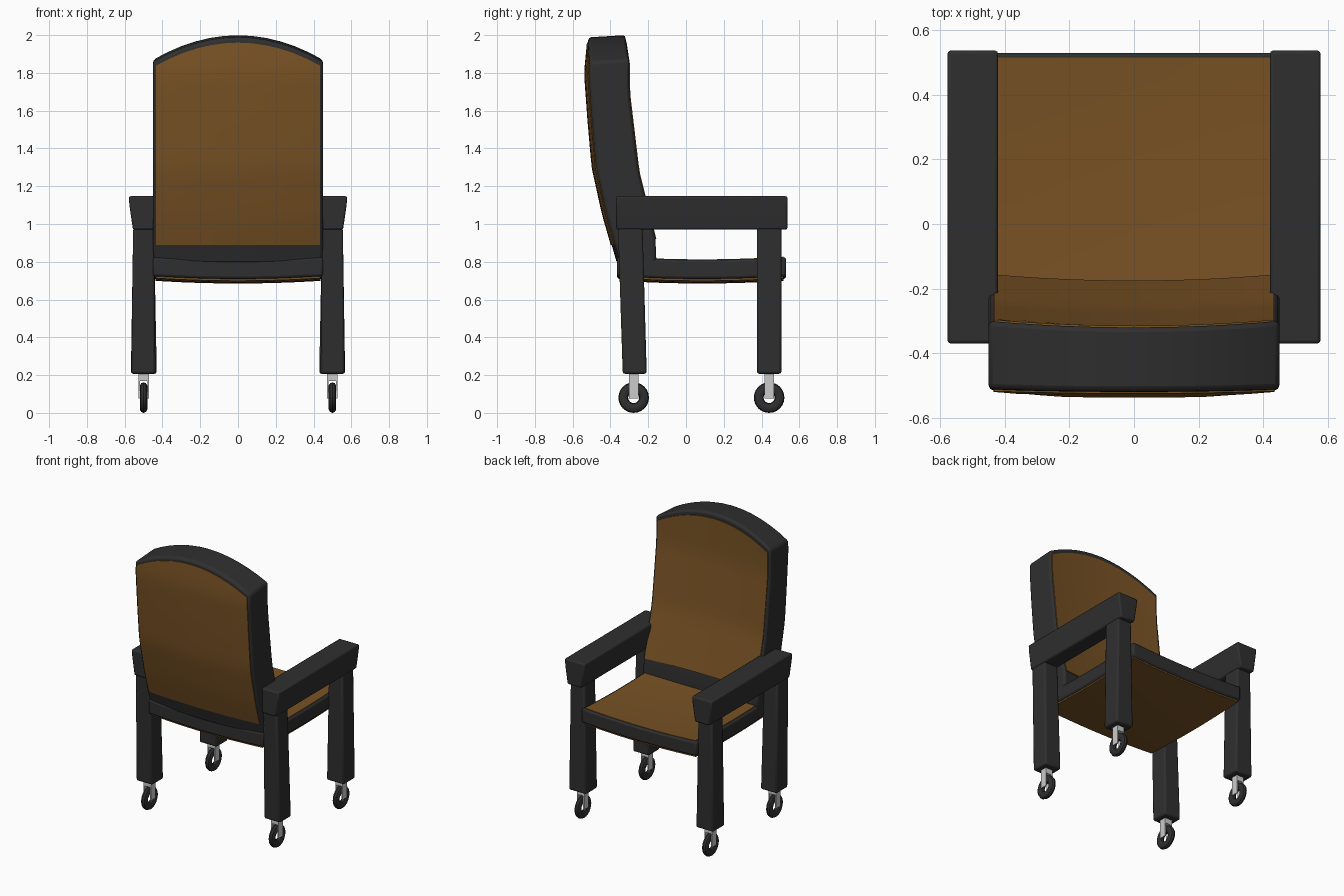
import bpy, bmesh, math
from mathutils import Matrix, Vector

if "Cube" in bpy.data.objects:
    bpy.data.objects.remove(bpy.data.objects["Cube"])


def material(name, rgb):
    m = bpy.data.materials.new(name)
    m.diffuse_color = (*rgb, 1)
    m.use_nodes = True
    m.node_tree.nodes["Principled BSDF"].inputs["Base Color"].default_value = m.diffuse_color
    return m


DARK = material("dark_wood", (0.028, 0.028, 0.028))
TAN = material("tan_leather", (0.19, 0.085, 0.018))


def finish(name, bm, mat=None, bevel=0.0, mirror=False):
    bmesh.ops.recalc_face_normals(bm, faces=bm.faces)
    me = bpy.data.meshes.new(name)
    bm.to_mesh(me)
    bm.free()
    ob = bpy.data.objects.new(name, me)
    bpy.context.collection.objects.link(ob)
    if mat:
        me.materials.append(mat)
    if bevel:
        b = ob.modifiers.new("bevel", 'BEVEL')
        b.width, b.segments, b.limit_method = bevel, 2, 'ANGLE'
        b.angle_limit = math.radians(40)
    if mirror:
        ob.modifiers.new("mirror", 'MIRROR')
    bpy.ops.object.select_all(action='DESELECT')
    ob.select_set(True)
    bpy.context.view_layer.objects.active = ob
    bpy.ops.object.shade_smooth_by_angle(angle=math.radians(35))
    return ob


def slab(name, fa, fb, nu, nv, mat, bevel=0.0):
    """Closed curved slab between two surfaces f(u, v), u in -1..1, v in 0..1."""
    bm = bmesh.new()
    g = [[[bm.verts.new(f(2 * i / nu - 1, j / nv)) for j in range(nv + 1)]
          for i in range(nu + 1)] for f in (fa, fb)]
    for s in g:
        for i in range(nu):
            for j in range(nv):
                bm.faces.new((s[i][j], s[i + 1][j], s[i + 1][j + 1], s[i][j + 1]))
    rims = [[s[i][0] for i in range(nu)] + [s[nu][j] for j in range(nv)]
            + [s[i][nv] for i in range(nu, 0, -1)] + [s[0][j] for j in range(nv, 0, -1)]
            for s in g]
    n = len(rims[0])
    for k in range(n):
        m = (k + 1) % n
        bm.faces.new((rims[0][k], rims[0][m], rims[1][m], rims[1][k]))
    return finish(name, bm, mat, bevel)


def hexa(bm, lo, hi, z0, z1):
    """Tapered box: lo and hi are (x0, x1, y0, y1) rectangles at z0 and z1."""
    rings = [[bm.verts.new((r[a], r[b], z)) for a, b in ((0, 2), (1, 2), (1, 3), (0, 3))]
             for r, z in ((lo, z0), (hi, z1))]
    bm.faces.new(rings[0])
    bm.faces.new(rings[1])
    for k in range(4):
        m = (k + 1) % 4
        bm.faces.new((rings[0][k], rings[0][m], rings[1][m], rings[1][k]))


def interp(pts, z):
    for (z0, y0), (z1, y1) in zip(pts, pts[1:]):
        if z <= z1:
            return y0 + (y1 - y0) * (z - z0) / (z1 - z0)
    return pts[-1][1]


# Backrest: leaning, bowed in plan, arched top
FRONT = [(0.79, -0.155), (0.92, -0.16), (1.28, -0.25), (1.7, -0.30), (2.01, -0.30)]
REAR = [(0.79, -0.345), (1.05, -0.42), (1.3, -0.475), (1.55, -0.497), (1.8, -0.515), (2.01, -0.495)]


def back_surface(prof, half, z0, drop, off=0.0):
    def f(u, v):
        x = u * half
        k = 1 - (x / 0.45) ** 2
        z = z0 + v * (1.87 + 0.13 * k - drop - z0)
        return (x, interp(prof, z) - 0.02 * k + off, z)
    return f


slab("backrest_frame", back_surface(FRONT, 0.45, 0.79, 0), back_surface(REAR, 0.45, 0.79, 0.012),
     12, 16, DARK, 0.015)
slab("backrest_front_panel", back_surface(FRONT, 0.433, 0.92, 0.035, 0.005),
     back_surface(FRONT, 0.433, 0.92, 0.035, -0.02), 12, 16, TAN)
slab("backrest_rear_panel", back_surface(REAR, 0.435, 0.89, 0.04, -0.005),
     back_surface(REAR, 0.435, 0.89, 0.04, 0.02), 12, 16, TAN)


# Seat: gently sagging slab with upholstery on top and underneath
def seat_surface(z, half, y0, y1):
    def f(u, v):
        x, y = u * half, y0 + v * (y1 - y0)
        sag = 0.015 * (2 - (x / 0.45) ** 2 - ((y - 0.085) / 0.445) ** 2)
        return (x, y, z - sag)
    return f


slab("seat_frame", seat_surface(0.825, 0.45, -0.365, 0.53), seat_surface(0.725, 0.45, -0.365, 0.53),
     12, 12, DARK, 0.012)
slab("seat_top_panel", seat_surface(0.829, 0.433, -0.34, 0.515),
     seat_surface(0.81, 0.433, -0.34, 0.515), 12, 12, TAN)
slab("seat_bottom_panel", seat_surface(0.74, 0.438, -0.35, 0.517),
     seat_surface(0.715, 0.438, -0.35, 0.517), 12, 12, TAN)

# Armrests
bm = bmesh.new()
prof = [(0.42, 1.147), (0.578, 1.147), (0.575, 1.10), (0.556, 0.97), (0.444, 0.97), (0.423, 1.10)]
face = bm.faces.new([bm.verts.new((x, -0.37, z)) for x, z in prof])
ext = bmesh.ops.extrude_face_region(bm, geom=[face])
bmesh.ops.translate(bm, vec=(0, 0.907, 0), verts=[v for v in ext["geom"] if isinstance(v, bmesh.types.BMVert)])
finish("armrests", bm, DARK, 0.01, True)

# Legs
for name, lo, hi in (("rear_legs", (0.437, 0.565, -0.335, -0.208), (0.445, 0.555, -0.36, -0.23)),
                     ("front_legs", (0.43, 0.567, 0.375, 0.505), (0.445, 0.555, 0.375, 0.505))):
    bm = bmesh.new()
    hexa(bm, lo, hi, 0.207, 0.98)
    finish(name, bm, DARK, 0.012, True)

# Casters: fork and ring wheel under each leg
for end, y in (("rear", -0.277), ("front", 0.44)):
    bm = bmesh.new()
    for x0, x1, z0, z1 in ((0.472, 0.48, 0.075, 0.17), (0.52, 0.528, 0.075, 0.17), (0.472, 0.528, 0.17, 0.215)):
        hexa(bm, (x0, x1, y - 0.025, y + 0.025), (x0, x1, y - 0.025, y + 0.025), z0, z1)
    finish(end + "_caster_forks", bm, None, 0, True)
    bm = bmesh.new()
    nu, nv = 24, 10
    ring = []
    for i in range(nu):
        a = 2 * math.pi * i / nu
        row = []
        for j in range(nv):
            b = 2 * math.pi * j / nv
            r = 0.055 + 0.026 * math.cos(b)
            row.append(bm.verts.new((0.5 + 0.021 * math.sin(b), y + r * math.cos(a), 0.081 + r * math.sin(a))))
        ring.append(row)
    for i in range(nu):
        for j in range(nv):
            p, q, k = ring[i], ring[(i + 1) % nu], (j + 1) % nv
            bm.faces.new((p[j], q[j], q[k], p[k]))
    finish(end + "_caster_wheels", bm, DARK, 0, True)
